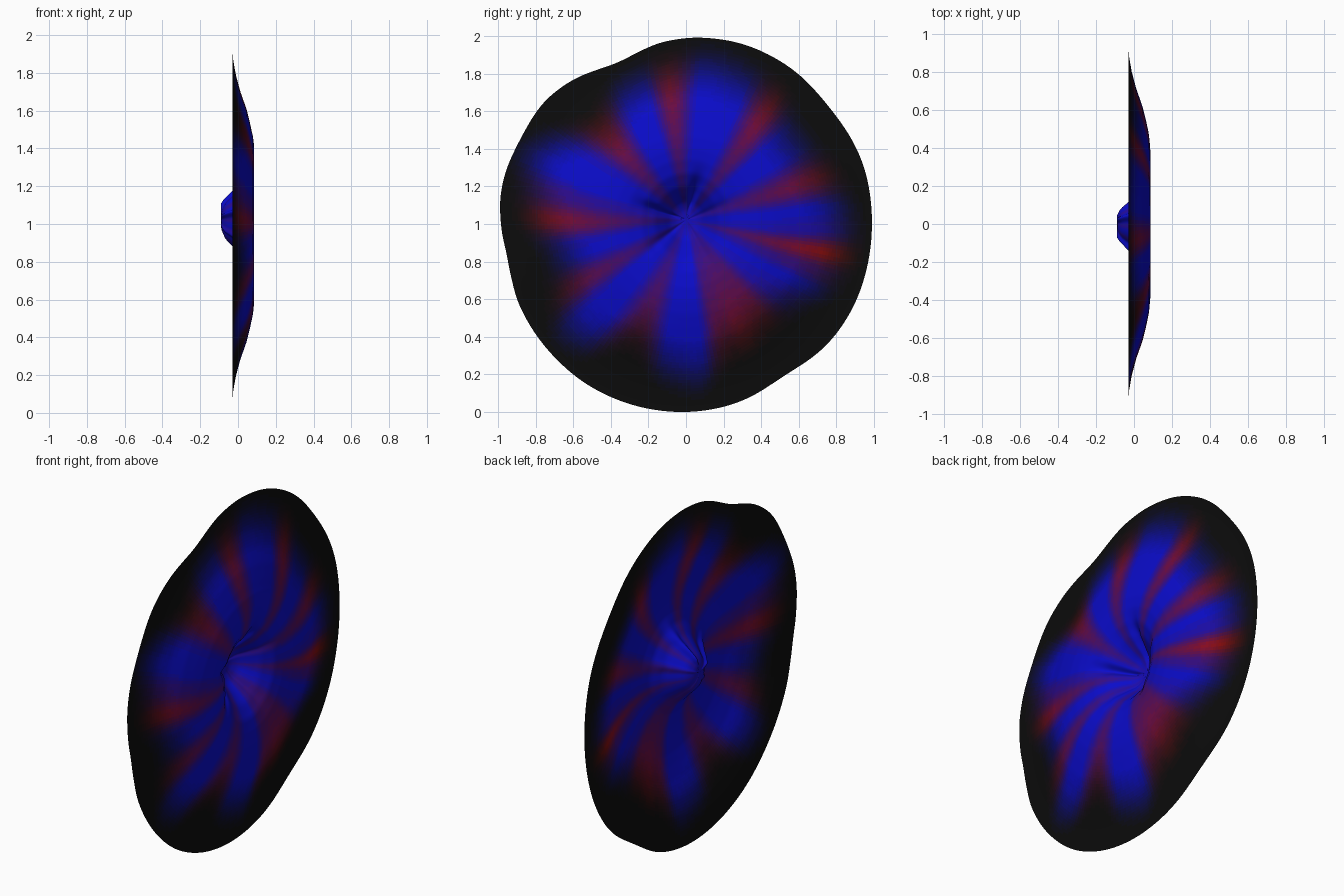
import bpy, bmesh, math

if "Cube" in bpy.data.objects:
    bpy.data.objects.remove(bpy.data.objects["Cube"])

SEG, RINGS = 240, 64

# Rim radius by angle in the y-z plane (degrees, radius)
RIM = [(0, .987), (20, .995), (40, .985), (57, 1.006), (72, 1.012), (90, 1.0), (101, .975),
       (113, .930), (125, .975), (138, 1.005), (153, .993), (166, 1.006), (176, .995),
       (185, .974), (193, .960), (201, .983), (223, .99), (238, .997), (254, .996),
       (270, .992), (285, .982), (303, .950), (321, .982), (335, .988), (348, .986)]
# Cross-section from the throat to the rim (radius, x)
PROFILE = [(0, -.09), (.05, -.086), (.09, -.065), (.13, -.02), (.18, .03), (.25, .068), (.33, .084),
           (.40, .086), (.47, .079), (.54, .064), (.62, .044), (.71, .012), (.8, -.012), (.88, -.026),
           (.94, -.03), (1.1, -.03)]
# Colour streaks (angle, redness, radius where they fade to black)
STREAKS = [(7, 0, .97), (20, .85, .92), (35, 0, .88), (43, 0, .88), (55, .85, .96), (68, 0, .98), (84, 0, 1.02),
           (97, .8, .98), (108, 0, 1.0), (116, 0, .98), (131, .95, .82), (146, .05, .95), (150, 0, 1.04),
           (158, 0, 1.07), (166, .3, .98), (178, .9, .96), (190, .05, .88), (195, 0, .84), (208, .75, .88),
           (220, 0, 1.0), (228, 0, .98), (246, .8, .76), (262, 0, .92), (276, 0, .97),
           (288, .85, .82), (298, 1, .84), (309, .95, .80), (323, .15, .82), (333, 0, .92), (341, .4, .96),
           (349, 1, 1.0), (358, .15, 1.0)]


def blend(a, b, t):
    t = t * t * (3 - 2 * t)
    return a + (b - a) * t


def around(table, deg, col):
    """Smooth periodic lookup by angle."""
    deg %= 360
    rows = [(table[-1][0] - 360,) + table[-1][1:]] + table + [(table[0][0] + 360,) + table[0][1:]]
    for p, q in zip(rows, rows[1:]):
        if p[0] <= deg <= q[0]:
            return blend(p[col], q[col], (deg - p[0]) / (q[0] - p[0]))


def height(r):
    for (r0, x0), (r1, x1) in zip(PROFILE, PROFILE[1:]):
        if r <= r1:
            return x0 + (x1 - x0) * (r - r0) / (r1 - r0)
    return -.03


def crease(deg, r, at, width, reach, depth):
    d = (deg - at + 180) % 360 - 180
    return depth * math.exp(-(d / width) ** 2 - ((r - .16) / reach) ** 2)


def surface(deg, f, rim):
    r = f * rim
    # blunt oval throat, with a few folds running into it
    a = math.radians(deg)
    x = height(r * (1 + .1 * math.cos(2 * a) * max(0, 1 - r / .5)))
    for at, depth in ((159, .04), (75, .04), (25, .012), (215, .018), (300, .01)):
        x -= crease(deg, r, at, 8, .10, depth)
    off = .03 * max(0, 1 - r / .5)
    return (max(-.09, min(.088, x)), r * math.cos(a), 1.003 + off + r * math.sin(a))


palette = {}


def shade(mesh, deg, r):
    """Index of the quantised streak colour at a polar position."""
    red = around(STREAKS, deg, 1)
    fade = sum(around(STREAKS, deg + d, 2) for d in (-4, 0, 4)) / 3
    light = 1 - blend(0, 1, max(0, min(1, (r - fade + .36) / .37)))
    strength = max(0, min(1, .45 + (r - .3) * 1.2))
    if r < .12:
        red = blend(.8, red, r / .12)
    key = (round(red * strength * 16), round(light * 20))
    if key not in palette:
        t, v = key[0] / 16, key[1] / 20
        v *= 1 - .5 * t * (1 - t)
        full = (.05 + .59 * t, .055, .79 - .73 * t)
        m = bpy.data.materials.new(f"petal_{key[0]}_{key[1]}")
        m.diffuse_color = tuple((.055 + (c - .055) * v) ** 2.2 + .0018 for c in full) + (1,)
        m.use_nodes = True
        m.node_tree.nodes["Principled BSDF"].inputs["Base Color"].default_value = m.diffuse_color
        palette[key] = len(mesh.materials)
        mesh.materials.append(m)
    return palette[key]


# Round ruffled blossom: polar sheet facing +x
mesh = bpy.data.meshes.new("blossom")
bm = bmesh.new()
centre = bm.verts.new((-.09, 0, 1.033))
angles = [360 * s / SEG for s in range(SEG)]
rims = [sum(around(RIM, a + d, 1) for d in (-6, -3, 0, 3, 6)) / 5 for a in angles]
rings = [[bm.verts.new(surface(a, i / RINGS, rim)) for a, rim in zip(angles, rims)]
         for i in range(1, RINGS + 1)]
for s in range(SEG):
    n = (s + 1) % SEG
    deg = 360 * (s + .5) / SEG
    faces = [bm.faces.new((centre, rings[0][s], rings[0][n]))]
    for a, b in zip(rings, rings[1:]):
        faces.append(bm.faces.new((a[s], b[s], b[n], a[n])))
    for i, f in enumerate(faces):
        f.material_index = shade(mesh, deg, (i + .5) / RINGS)
        f.smooth = True
bm.to_mesh(mesh)
bm.free()
blossom = bpy.data.objects.new("blossom", mesh)
bpy.context.collection.objects.link(blossom)

# Centre and rest on z = 0
zs = [v.co.z for v in mesh.vertices]
ys = [v.co.y for v in mesh.vertices]
blossom.location = (0, -(min(ys) + max(ys)) / 2, -min(zs))
